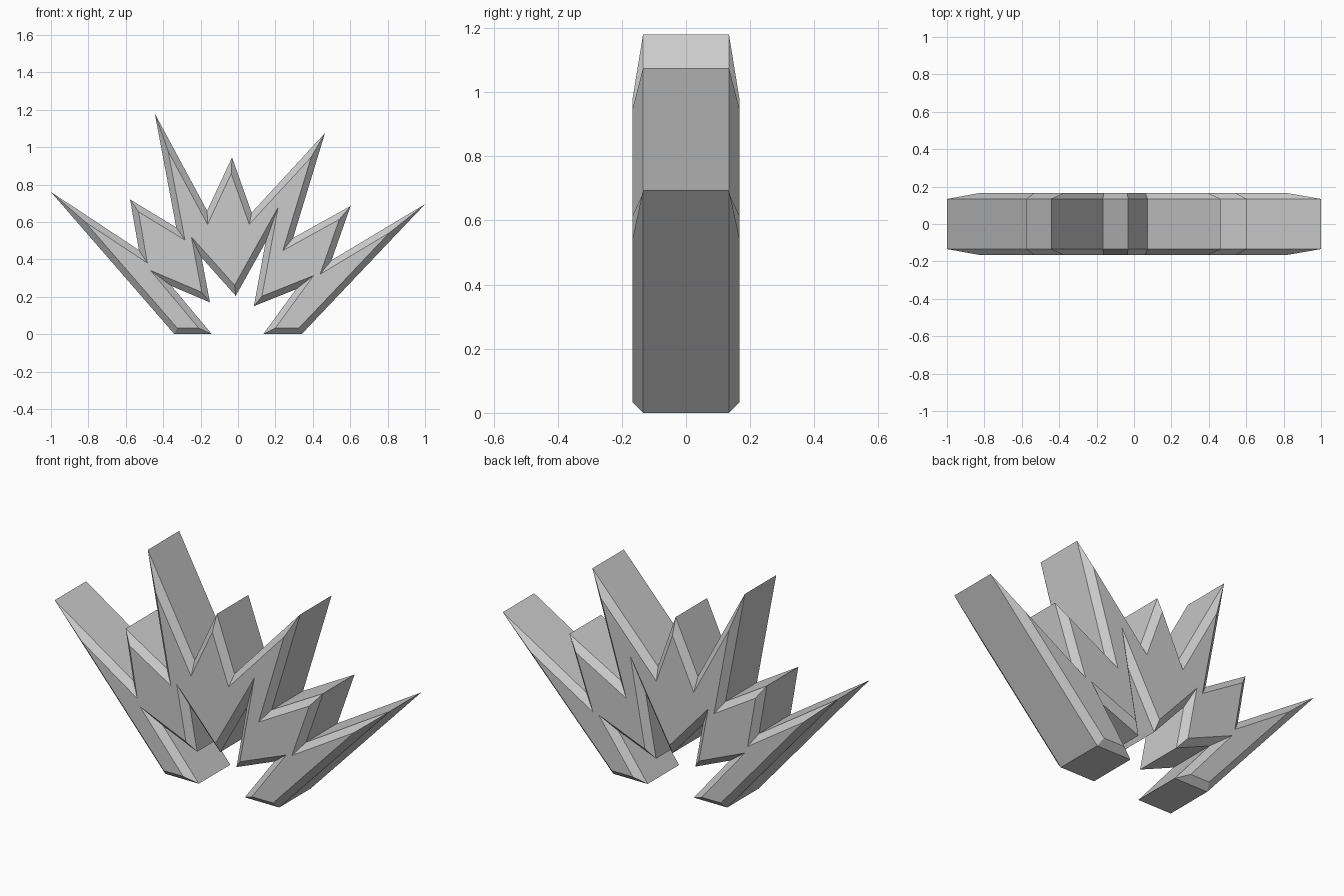
import bpy, bmesh
from mathutils import Vector

cube = bpy.data.objects.get("Cube")
if cube:
    bpy.data.objects.remove(cube)

HALF_DEPTH, BEVEL = 0.167, 0.033

# Spiky outline (x, z), clockwise seen from the front, from the left foot
OUTLINE = [Vector(p) for p in (
    (-0.34, 0), (-1, 0.76), (-0.53, 0.45), (-0.577, 0.72), (-0.33, 0.57),
    (-0.445, 1.18), (-0.165, 0.66), (-0.032, 0.945), (0.073, 0.65),
    (0.465, 1.075), (0.295, 0.515), (0.602, 0.685), (0.5, 0.395),
    (1, 0.695), (0.34, 0), (0.135, 0), (0.31, 0.24), (0.085, 0.15),
    (0.147, 0.49), (-0.012, 0.205), (-0.195, 0.41), (-0.15, 0.17),
    (-0.355, 0.257), (-0.14, 0))]


def inset(points, distance):
    """Move every edge inward by the distance, with mitred corners."""
    result = []
    for i, p in enumerate(points):
        a = (p - points[i - 1]).normalized()
        b = (points[(i + 1) % len(points)] - p).normalized()
        na, nb = Vector((a.y, -a.x)), Vector((b.y, -b.x))
        result.append(p + (na + nb) * distance / (1 + na.dot(nb)))
    return result


# One grey material
grey = bpy.data.materials.new("grey")
grey.use_nodes = True
colour = (0.6, 0.6, 0.6, 1)
grey.diffuse_color = colour
grey.node_tree.nodes["Principled BSDF"].inputs["Base Color"].default_value = colour

# Front face, bevel, side wall, bevel and back face
bm = bmesh.new()
inner = inset(OUTLINE, BEVEL)
wall = HALF_DEPTH - BEVEL
sections = ((inner, -HALF_DEPTH), (OUTLINE, -wall), (OUTLINE, wall), (inner, HALF_DEPTH))
rings = [[bm.verts.new((p.x, y, p.y)) for p in pts] for pts, y in sections]
for near, far in zip(rings, rings[1:]):
    for i in range(len(near)):
        bm.faces.new((near[i - 1], near[i], far[i], far[i - 1]))
bm.faces.new(rings[0])
bm.faces.new(rings[-1])
bmesh.ops.recalc_face_normals(bm, faces=bm.faces)

mesh = bpy.data.meshes.new("spiky_burst")
bm.to_mesh(mesh)
bm.free()
mesh.materials.append(grey)
burst = bpy.data.objects.new("spiky_burst", mesh)
bpy.context.collection.objects.link(burst)
